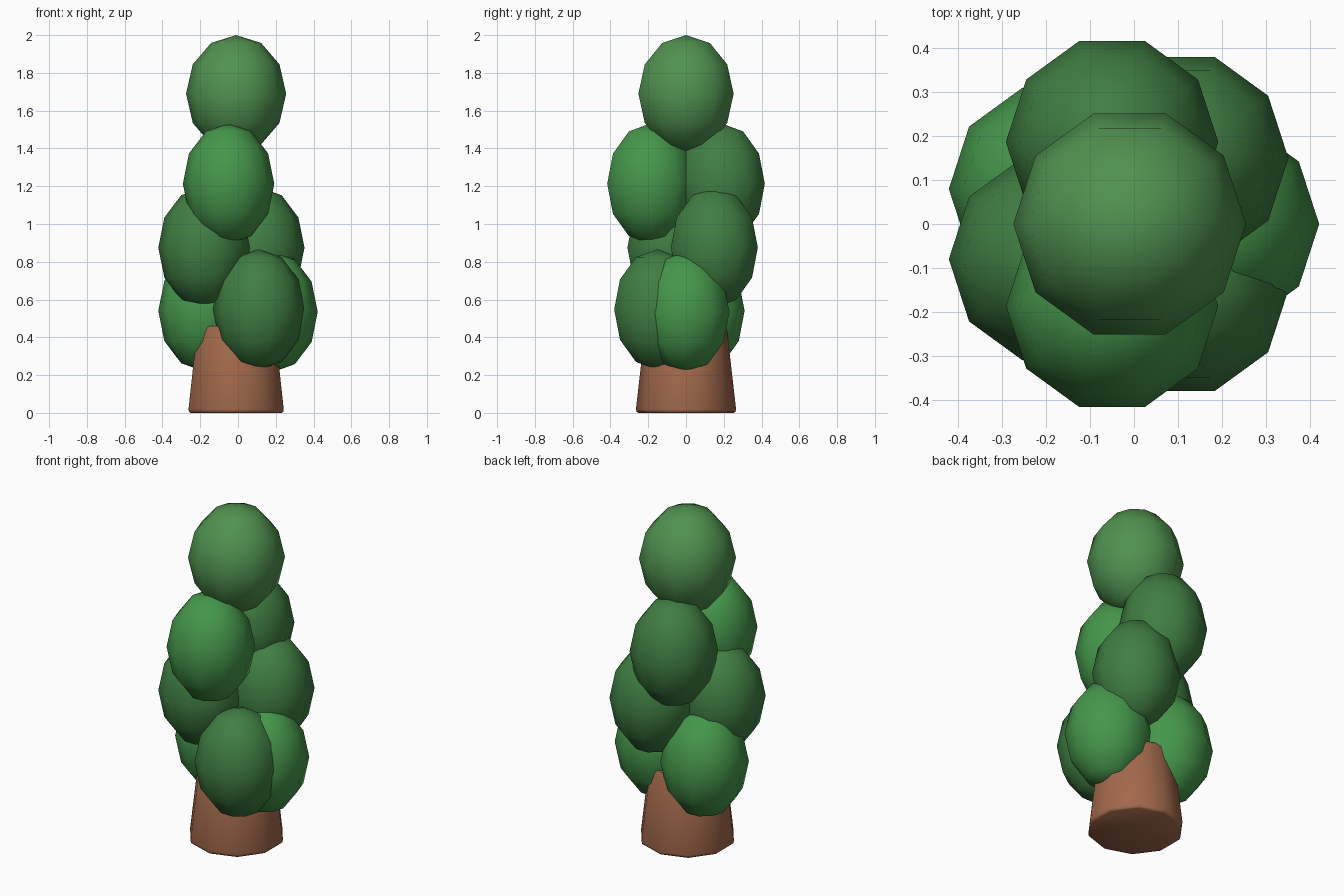
import bpy, bmesh, math
from mathutils import Matrix

if "Cube" in bpy.data.objects:
    bpy.data.objects.remove(bpy.data.objects["Cube"])


def material(name, rgb):
    m = bpy.data.materials.new(name)
    m.diffuse_color = (*rgb, 1)
    m.use_nodes = True
    m.node_tree.nodes["Principled BSDF"].inputs["Base Color"].default_value = m.diffuse_color
    return m


BARK = material("bark", (0.36, 0.14, 0.07))
PALE = material("pale_leaf", (0.08, 0.29, 0.08))
BRIGHT = material("bright_leaf", (0.06, 0.31, 0.07))
DARK = material("dark_leaf", (0.05, 0.21, 0.055))


def add_object(name, bm, loc, mat):
    me = bpy.data.meshes.new(name)
    bm.to_mesh(me)
    bm.free()
    ob = bpy.data.objects.new(name, me)
    ob.location = loc
    me.materials.append(mat)
    bpy.context.collection.objects.link(ob)
    return ob


def smooth(ob, angle):
    bpy.ops.object.select_all(action='DESELECT')
    bpy.context.view_layer.objects.active = ob
    ob.select_set(True)
    bpy.ops.object.shade_smooth_by_angle(angle=math.radians(angle))


TURN = Matrix.Rotation(math.pi / 2, 4, 'Z')  # puts a corner towards the front


def leaf_clump(name, loc, r, h, mat):
    bm = bmesh.new()
    bmesh.ops.create_uvsphere(bm, u_segments=10, v_segments=6, radius=1,
                              matrix=Matrix.Diagonal((r, r, h, 1)) @ TURN)
    smooth(add_object(name, bm, loc, mat), 60)


# Tapered trunk with a softened rim
rings = [(0.253, 0), (0.262, 0.006), (0.265, 0.02), (0.217, 0.44), (0.205, 0.46)]
bm = bmesh.new()
loops = []
for r, z in rings:
    loops.append([bm.verts.new((r * math.sin(i * math.pi / 5), r * math.cos(i * math.pi / 5), z))
                  for i in range(10)])
for a, b in zip(loops, loops[1:]):
    for i in range(10):
        j = (i + 1) % 10
        bm.faces.new((a[i], b[i], b[j], a[j]))
bm.faces.new(loops[0])
bm.faces.new(loops[-1][::-1])
bmesh.ops.recalc_face_normals(bm, faces=bm.faces)
smooth(add_object("trunk", bm, (-0.01, 0, 0), BARK), 50)

# Crown
leaf_clump("crown_top", (-0.01, 0, 1.69), 0.265, 0.31, PALE)

# Lower clumps, spiralling up the trunk
clumps = [
    ("upper_front", -0.05, -0.187, 1.213, BRIGHT),
    ("upper_back", -0.05, 0.187, 1.213, DARK),
    ("middle_left", -0.18, -0.08, 0.875, DARK),
    ("middle_right", 0.11, 0.15, 0.875, DARK),
    ("lower_front", 0.11, -0.15, 0.547, DARK),
    ("lower_right", 0.18, 0, 0.535, BRIGHT),
    ("lower_left", -0.18, 0.08, 0.54, BRIGHT),
]
for name, x, y, z, mat in clumps:
    leaf_clump(name + "_clump", (x, y, z), 0.242, 0.32, mat)
